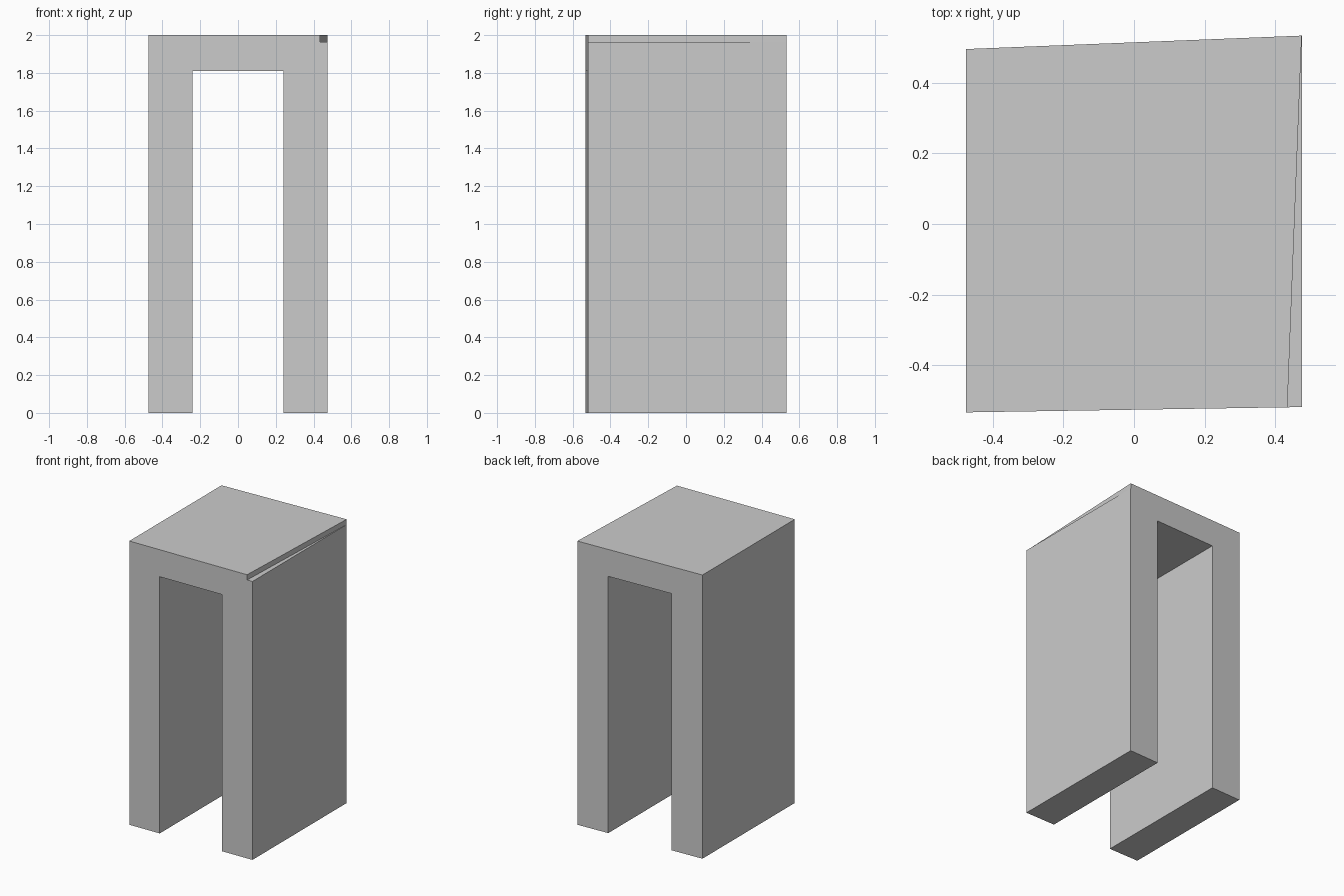
import bpy, bmesh

if "Cube" in bpy.data.objects:
    bpy.data.objects.remove(bpy.data.objects["Cube"])

W, INNER, TOP, SOFFIT, LEDGE = 0.475, 0.24, 2.0, 1.81, 1.963


def front_y(x):
    return -0.533 + (x + W) / (2 * W) * 0.015


def back_y(x):
    return 0.495 + (x + W) / (2 * W) * 0.038


def profile(notch_x):
    # Arch outline in x, z, with a small step cut in the upper right edge
    return [(-W, 0), (-INNER, 0), (-INNER, SOFFIT), (INNER, SOFFIT), (INNER, 0),
            (W, 0), (W, LEDGE), (notch_x, LEDGE), (notch_x, TOP), (-W, TOP)]


# Arch with skewed ends; the edge step tapers away towards the back
bm = bmesh.new()
front = [bm.verts.new((x, front_y(x), z)) for x, z in profile(0.434)]
back = [bm.verts.new((x, back_y(x), z)) for x, z in profile(W - 0.0005)]
bm.faces.new(front)
bm.faces.new(back[::-1])
n = len(front)
for i in range(n):
    j = (i + 1) % n
    bm.faces.new((front[j], front[i], back[i], back[j]))
bmesh.ops.recalc_face_normals(bm, faces=bm.faces[:])

mesh = bpy.data.meshes.new("arch_block")
bm.to_mesh(mesh)
bm.free()
arch = bpy.data.objects.new("arch_block", mesh)
bpy.context.collection.objects.link(arch)
